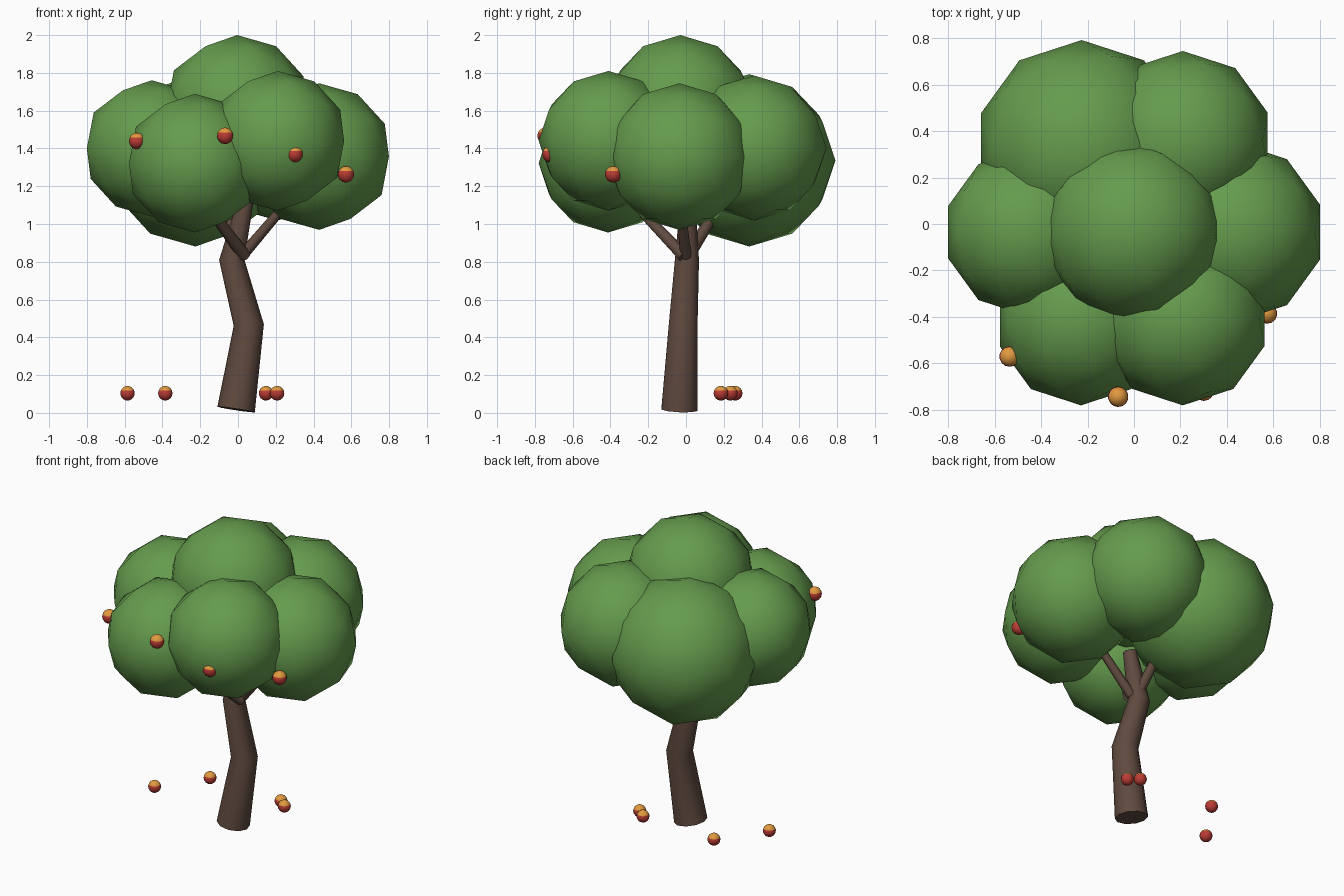
import bpy
import bmesh
from math import cos, sin, pi, radians
from mathutils import Vector

cube = bpy.data.objects.get("Cube")
if cube:
    bpy.data.objects.remove(cube, do_unlink=True)


def make_material(name, rgb):
    mat = bpy.data.materials.new(name)
    mat.use_nodes = True
    color = (*rgb, 1)
    mat.diffuse_color = color
    bsdf = next(n for n in mat.node_tree.nodes if n.type == 'BSDF_PRINCIPLED')
    bsdf.inputs["Base Color"].default_value = color
    return mat


leaf = make_material("leaf green", (0.13, 0.33, 0.075))
bark = make_material("bark brown", (0.115, 0.068, 0.05))
red = make_material("fruit red", (0.5, 0.045, 0.035))
orange = make_material("fruit orange", (0.75, 0.32, 0.05))


def finish(bm, name, mats, location=(0, 0, 0), angle=60):
    mesh = bpy.data.meshes.new(name)
    bmesh.ops.recalc_face_normals(bm, faces=bm.faces)
    bm.to_mesh(mesh)
    bm.free()
    obj = bpy.data.objects.new(name, mesh)
    obj.location = location
    for mat in mats:
        mesh.materials.append(mat)
    bpy.context.collection.objects.link(obj)
    bpy.ops.object.select_all(action='DESELECT')
    obj.select_set(True)
    bpy.context.view_layer.objects.active = obj
    bpy.ops.object.shade_smooth_by_angle(angle=radians(angle))
    return obj


def tube(name, path, sides=10):
    """Tapered limb through (x, y, z, radius) points, rings square to the path."""
    bm = bmesh.new()
    pts = [Vector(p[:3]) for p in path]
    rings = []
    for i, p in enumerate(pts):
        before = (p - pts[i - 1]).normalized() if i else Vector()
        after = (pts[i + 1] - p).normalized() if i + 1 < len(pts) else Vector()
        tangent = (before + after).normalized()
        side = Vector((0, 1, 0)).cross(tangent).normalized()
        up = tangent.cross(side)
        r = path[i][3]
        rings.append([bm.verts.new(p + r * (side * cos(2 * pi * k / sides) + up * sin(2 * pi * k / sides)))
                      for k in range(sides)])
    for a, b in zip(rings, rings[1:]):
        for k in range(sides):
            n = (k + 1) % sides
            bm.faces.new((a[k], a[n], b[n], b[k]))
    bm.faces.new(rings[0])
    bm.faces.new(rings[-1])
    return finish(bm, name, [bark])


def leaf_clump(name, location, radius):
    bm = bmesh.new()
    bmesh.ops.create_icosphere(bm, subdivisions=2, radius=radius)
    return finish(bm, name, [leaf], location)


def fruit(name, location, radius):
    bm = bmesh.new()
    bmesh.ops.create_uvsphere(bm, u_segments=14, v_segments=8, radius=radius)
    # orange cap on the upper faces
    for f in bm.faces:
        f.material_index = int(f.calc_center_median().z > 0.4 * radius)
    return finish(bm, name, [red, orange], location)


# Trunk and branches
tube("trunk", [(-0.01, -0.035, 0.018, 0.1), (0.057, -0.015, 0.465, 0.08),
               (-0.033, 0.005, 0.81, 0.067), (0.04, 0.01, 1.12, 0.042)])
tube("branch_left", [(0.02, 0, 0.83, 0.03), (0.25, -0.03, 1.1, 0.024)], 8)
tube("branch_front", [(0.035, -0.01, 0.83, 0.035), (-0.15, -0.25, 1.08, 0.026)], 8)
tube("branch_back", [(-0.01, 0.01, 0.83, 0.035), (-0.06, 0.18, 1.1, 0.026)], 8)

# Crown of leaf clumps
clumps = {
    "top": ((-0.005, -0.03, 1.607), 0.393),
    "left": ((0.43, -0.035, 1.357), 0.388),
    "right": ((-0.457, -0.035, 1.40), 0.361),
    "back_left": ((0.21, 0.36, 1.402), 0.384),
    "back_right": ((-0.225, 0.335, 1.337), 0.456),
    "front_left": ((0.21, -0.41, 1.44), 0.37),
    "front_right": ((-0.228, -0.413, 1.322), 0.367),
}
for place, (location, radius) in clumps.items():
    leaf_clump("leaves_" + place, location, radius)

# Fruit in the crown
hanging = [(-0.535, -0.57, 1.44), (-0.068, -0.743, 1.467),
           (0.572, -0.385, 1.263), (0.3, -0.717, 1.37)]
for i, location in enumerate(hanging):
    fruit(f"hanging_fruit_{i + 1}", location, 0.044)

# Fruit near the ground
fallen = [(-0.585, -0.03), (-0.385, 0.26), (0.148, 0.235), (0.207, 0.185)]
for i, (x, y) in enumerate(fallen):
    fruit(f"fallen_fruit_{i + 1}", (x, y, 0.104), 0.039)
